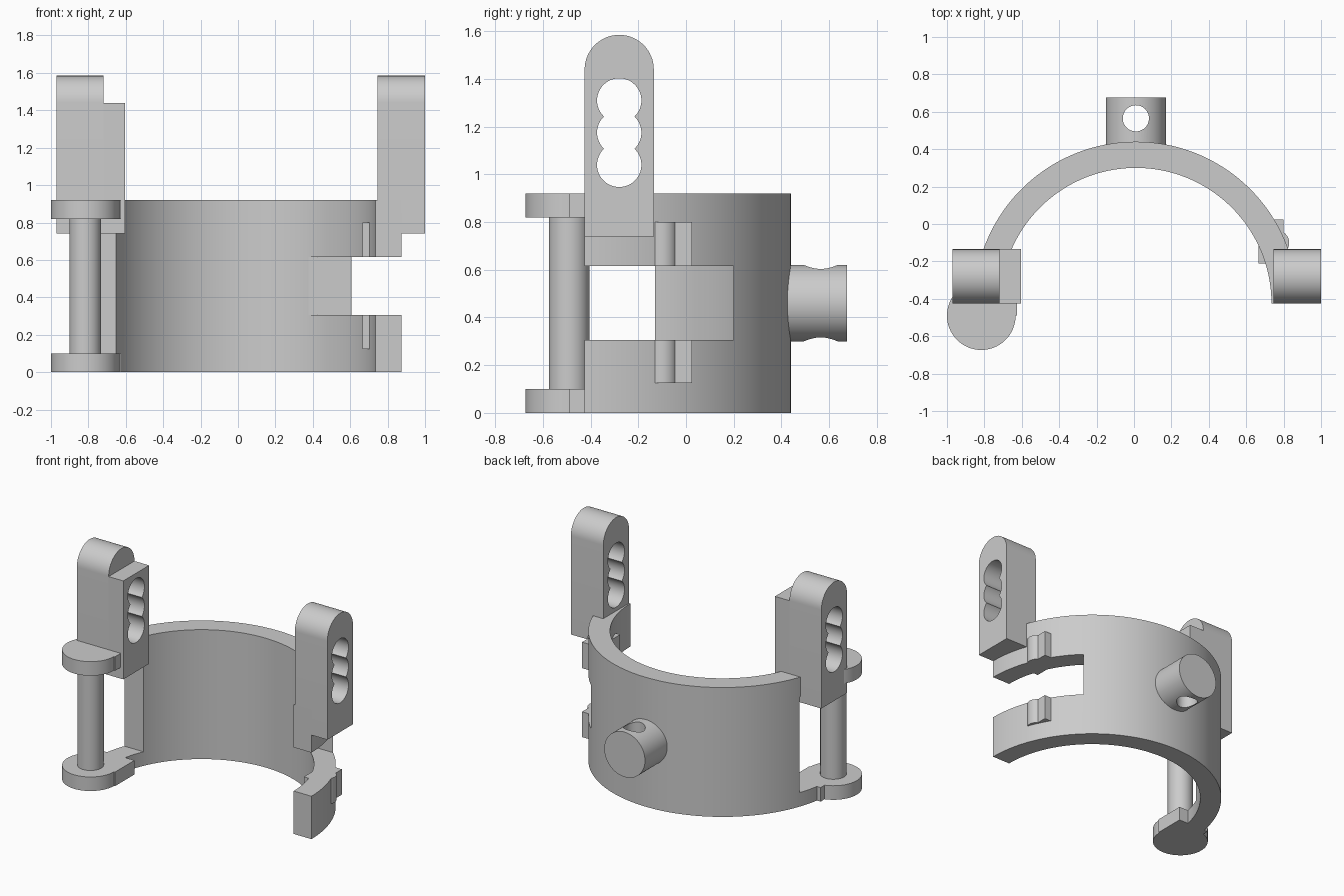
import bpy, bmesh, math
from mathutils import Vector

old = bpy.data.objects.get("Cube")
if old:
    bpy.data.objects.remove(old, do_unlink=True)

GREY = (0.6, 0.6, 0.6, 1.0)
mat = bpy.data.materials.new("plain_grey")
mat.use_nodes = True
mat.diffuse_color = GREY
mat.node_tree.nodes["Principled BSDF"].inputs["Base Color"].default_value = GREY

# Main dimensions
CX, CY = 0.01, -0.425            # band centre
R_OUT, R_IN = 0.865, 0.725
HEIGHT = 0.92
LUG_Y, LUG_R, LUG_TOP = -0.28, 0.145, 1.44
PIN = (-0.8165, -0.49)


def arc(cx, cy, r, start, end, n):
    """Points on an arc, angles in degrees, both ends included."""
    angles = [math.radians(start + (end - start) * i / n) for i in range(n + 1)]
    return [(cx + r * math.cos(a), cy + r * math.sin(a)) for a in angles]


def circle(cx, cy, r, n=64):
    return arc(cx, cy, r, 0, 360, n)[:-1]


def prism(name, profile, axis, low, high):
    """Extrude a 2D profile along x, y or z between low and high."""
    place = {"x": lambda u, v: (low, u, v),
             "y": lambda u, v: (u, low, v),
             "z": lambda u, v: (u, v, low)}[axis]
    shift = Vector([(high - low) * (a == axis) for a in "xyz"])
    bm = bmesh.new()
    face = bm.faces.new([bm.verts.new(place(u, v)) for u, v in profile])
    ext = bmesh.ops.extrude_face_region(bm, geom=[face])["geom"]
    bmesh.ops.translate(bm, vec=shift,
                        verts=[g for g in ext if isinstance(g, bmesh.types.BMVert)])
    bmesh.ops.recalc_face_normals(bm, faces=bm.faces)
    mesh = bpy.data.meshes.new(name)
    bm.to_mesh(mesh)
    bm.free()
    mesh.materials.append(mat)
    obj = bpy.data.objects.new(name, mesh)
    bpy.context.collection.objects.link(obj)
    return obj


def box(name, x, y, z):
    return prism(name, [(x[0], y[0]), (x[1], y[0]), (x[1], y[1]), (x[0], y[1])], "z", *z)


def cut(obj, *cutters):
    """Subtract the cutters, bake the result and remove the helpers."""
    for c in cutters:
        c.hide_render = True
        mod = obj.modifiers.new("cut", "BOOLEAN")
        mod.operation, mod.solver, mod.object = "DIFFERENCE", "EXACT", c
    bpy.context.view_layer.update()
    graph = bpy.context.evaluated_depsgraph_get()
    mesh = bpy.data.meshes.new_from_object(obj.evaluated_get(graph))
    obj.modifiers.clear()
    obj.data = mesh
    for c in cutters:
        bpy.data.objects.remove(c, do_unlink=True)
    return obj


def drill(obj):
    """Three overlapping adjustment holes through a lug."""
    return cut(obj, *[prism("hole_cutter", circle(LUG_Y, z, 0.093, 48), "x", -1.2, 1.2)
                      for z in (1.04, 1.175, 1.31)])


parts = []

# Half-round band with an open slot on one side and a window by the pin
band = prism("band", arc(CX, CY, R_OUT, 0, 180, 96) + arc(CX, CY, R_IN, 180, 0, 96),
             "z", 0, HEIGHT)
parts.append(cut(band,
                 box("slot_cutter", (0.3, 1.2), (-0.8, 0.2), (0.305, 0.615)),
                 box("window_cutter", (-1.2, -0.4), (-0.8, -0.13), (0.1, 0.78))))

# Upright lugs with rounded tops
arch = [(LUG_Y - LUG_R, 0.74), (LUG_Y + LUG_R, 0.74)] + arc(LUG_Y, LUG_TOP, LUG_R, 0, 180, 32)
parts.append(drill(prism("left_lug", arch, "x", 0.745, 1.0)))
parts.append(drill(prism("right_lug", arch, "x", -0.97, -0.72)))
parts.append(drill(box("right_lug_pad", (-0.72, -0.605),
                       (LUG_Y - LUG_R, LUG_Y + LUG_R), (0.74, LUG_TOP))))

# Hinge pin between two round plates
parts.append(prism("hinge_pin", circle(*PIN, 0.085), "z", 0.05, 0.87))
for label, z in (("lower", (0, 0.1)), ("upper", (0.82, HEIGHT))):
    parts.append(prism(label + "_hinge_plate", circle(*PIN, 0.1835), "z", *z))
    parts.append(box(label + "_hinge_neck", (-0.87, -0.625), (-0.49, -0.27), z))

# Catch ribs above and below the slot
for label, z in (("lower", (0.125, 0.305)), ("upper", (0.615, 0.8))):
    parts.append(box(label + "_catch_rib", (0.665, 0.8), (-0.21, 0.025), z))
    parts.append(prism(label + "_catch_bead", circle(0.765, -0.1, 0.065, 40), "z", *z))

# Rear boss with a vertical cross hole
boss = prism("rear_boss", circle(CX, 0.46, 0.16), "y", 0.37, 0.675)
parts.append(cut(boss, prism("boss_hole_cutter", circle(CX, 0.565, 0.07), "z", 0.2, 0.8)))

# Smooth the round surfaces, keep edges sharp
bpy.ops.object.select_all(action="DESELECT")
for p in parts:
    p.select_set(True)
bpy.context.view_layer.objects.active = parts[0]
bpy.ops.object.shade_smooth_by_angle(angle=math.radians(30))
